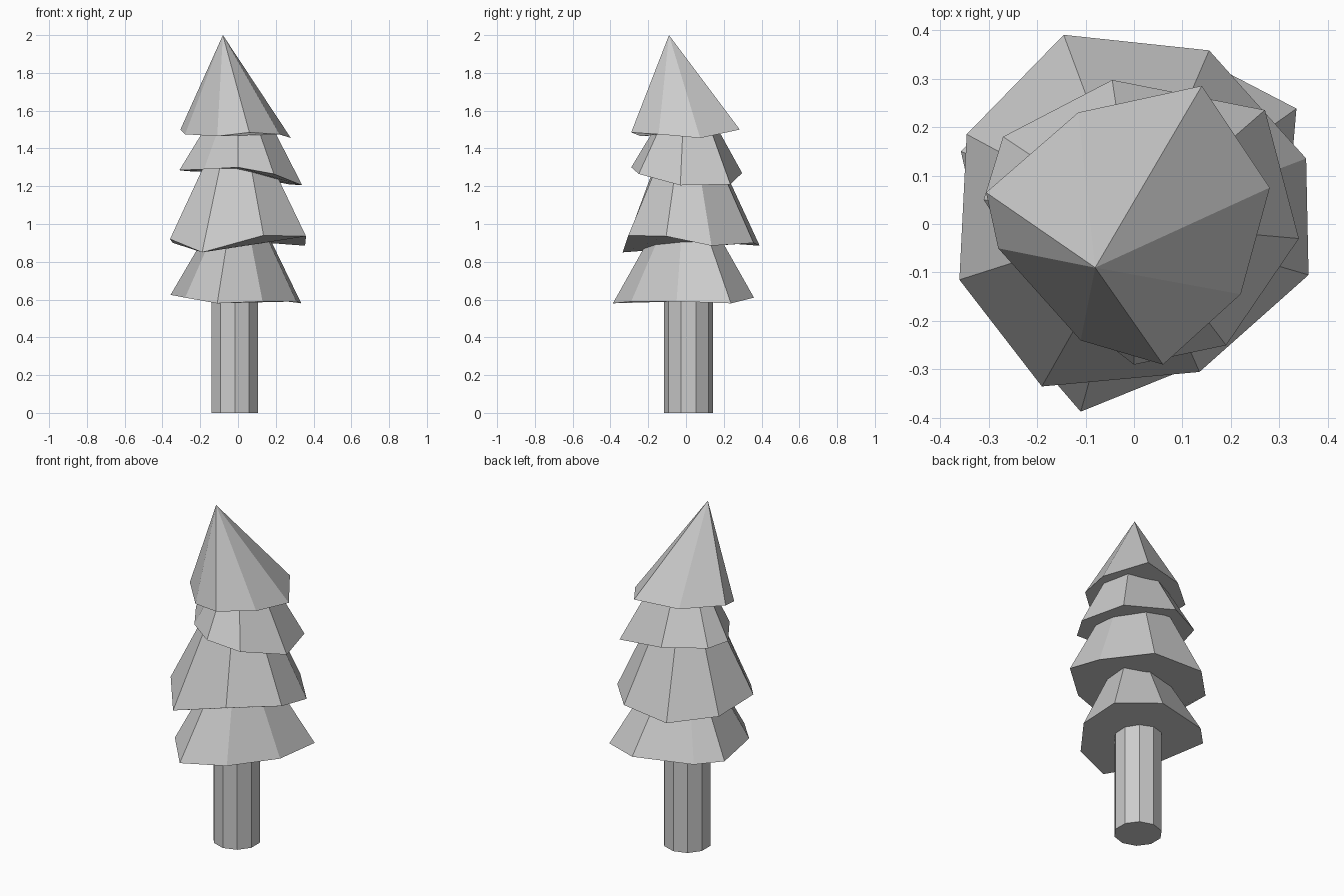
import bpy
import bmesh
import math

if "Cube" in bpy.data.objects:
    bpy.data.objects.remove(bpy.data.objects["Cube"])


def mesh_object(name, rings, apex=None):
    """Loft rings of equal length; close with a cap or an apex point."""
    bm = bmesh.new()
    loops = [[bm.verts.new(p) for p in ring] for ring in rings]
    n = len(loops[0])
    bm.faces.new(loops[0])
    for lo, hi in zip(loops, loops[1:]):
        for i in range(n):
            j = (i + 1) % n
            bm.faces.new((lo[i], lo[j], hi[j], hi[i]))
    if apex:
        tip = bm.verts.new(apex)
        for i in range(n):
            bm.faces.new((loops[-1][i], loops[-1][(i + 1) % n], tip))
    else:
        bm.faces.new(loops[-1])
    bmesh.ops.recalc_face_normals(bm, faces=bm.faces)
    me = bpy.data.meshes.new(name)
    bm.to_mesh(me)
    bm.free()
    ob = bpy.data.objects.new(name, me)
    bpy.context.collection.objects.link(ob)
    return ob


def tier(name, rim, top_z, shrink):
    """Ragged skirt of branches narrowing to a flat top hidden in the next tier."""
    top = [(x * shrink, y * shrink, top_z) for x, y, z in rim]
    return mesh_object(name, [rim, top])


# Trunk: ten-sided prism
def trunk_ring(z):
    return [(-0.017 + 0.13 * math.cos(math.radians(18 + 36 * k)),
             0.013 + 0.13 * math.sin(math.radians(18 + 36 * k)), z) for k in range(10)]


mesh_object("trunk", [trunk_ring(0), trunk_ring(0.68)])

# Branch tiers: uneven eight-sided rims, listed counter-clockwise
tier("bottom_branches", [
    (0.335, 0.238, 0.58), (0.10, 0.36, 0.61), (-0.24, 0.27, 0.62), (-0.357, 0.15, 0.625),
    (-0.28, -0.19, 0.61), (-0.11, -0.387, 0.58), (0.13, -0.29, 0.59), (0.31, -0.05, 0.59)],
    0.96, 0.45)
tier("lower_branches", [
    (0.355, 0.135, 0.885), (0.155, 0.358, 0.90), (-0.145, 0.39, 0.885), (-0.345, 0.185, 0.90),
    (-0.36, -0.115, 0.92), (-0.19, -0.335, 0.85), (0.135, -0.305, 0.94), (0.36, -0.105, 0.935)],
    1.34, 0.46)
tier("upper_branches", [
    (0.27, 0.235, 1.21), (-0.045, 0.297, 1.27), (-0.27, 0.18, 1.28), (-0.31, 0.05, 1.285),
    (-0.18, -0.15, 1.29), (0.0, -0.29, 1.30), (0.19, -0.25, 1.265), (0.34, -0.03, 1.205)],
    1.55, 0.48)

# Pointed crown with a leaning tip
mesh_object("crown", [[
    (0.28, 0.075, 1.455), (0.14, 0.285, 1.50), (-0.115, 0.23, 1.49), (-0.305, 0.065, 1.50),
    (-0.28, -0.05, 1.475), (-0.11, -0.24, 1.465), (0.06, -0.29, 1.485), (0.22, -0.145, 1.475)]],
    apex=(-0.08, -0.09, 2.0))
